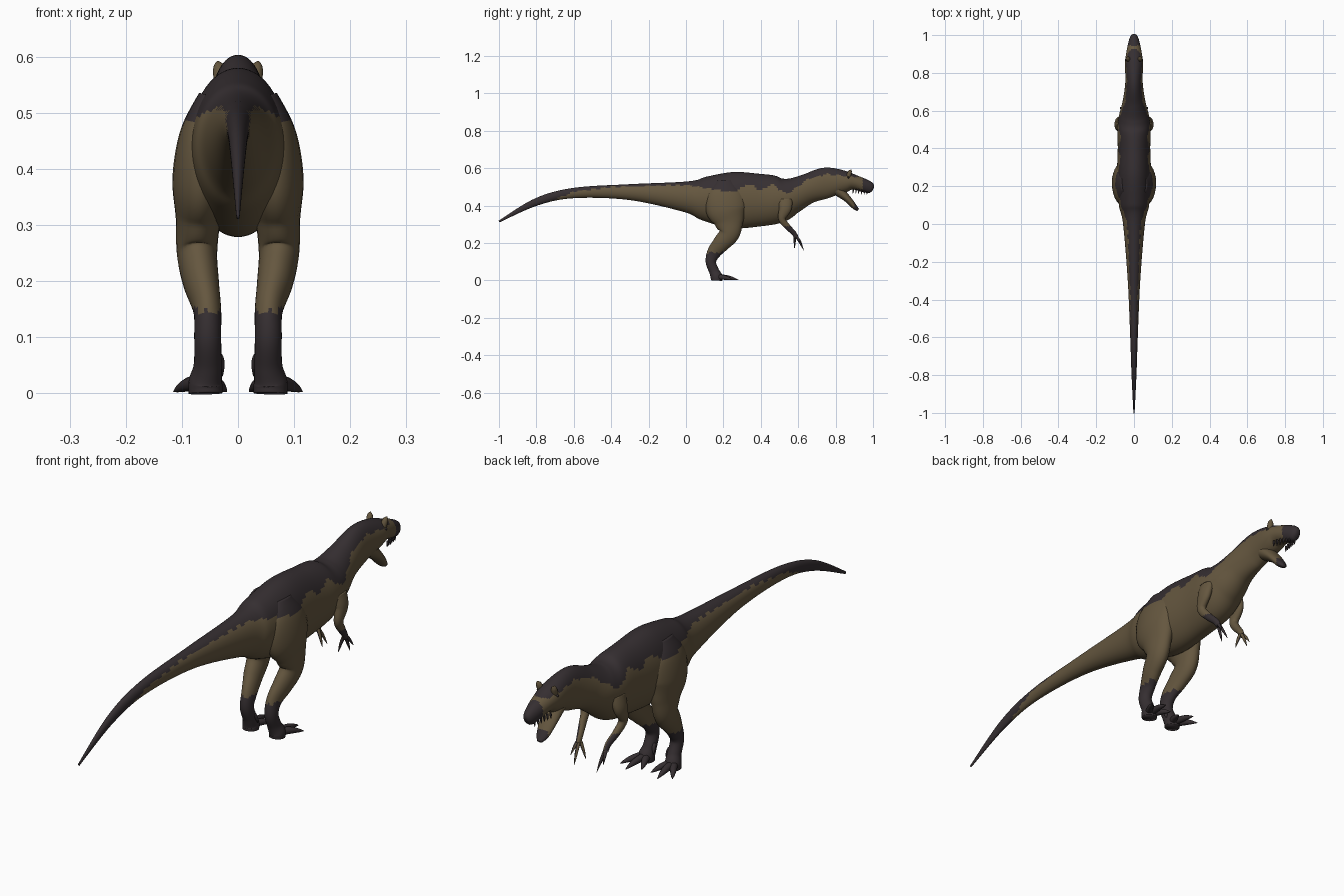
import bpy, bmesh, math
from mathutils import Vector

cube = bpy.data.objects.get("Cube")
if cube:
    bpy.data.objects.remove(cube, do_unlink=True)


def material(name, red, green, blue):
    colour = (red, green, blue, 1)
    made = bpy.data.materials.new(name)
    made.use_nodes = True
    made.diffuse_color = colour
    shader = made.node_tree.nodes["Principled BSDF"]
    shader.inputs["Base Color"].default_value = colour
    shader.inputs["Roughness"].default_value = .8
    return made


materials = [material("olive brown hide", .13, .095, .05),
             material("charcoal hide", .036, .028, .031)]
BROWN, DARK = range(len(materials))


def smooth_path(stations, steps):
    """Smooth curve through the stations, all components together."""
    keys = [Vector(station) for station in stations]
    before, after = keys[:1] + keys[:-1], keys[1:] + keys[-1:]
    slopes = [(following - previous) / 2 for previous, following in zip(before, after)]
    path = []
    for start, end, leave, arrive in zip(keys, keys[1:], slopes, slopes[1:]):
        for step in range(steps):
            t = step / steps
            ease = t * t * (3 - t - t)
            rest = 1 - t
            path.append(start.lerp(end, ease) + leave * t * rest * rest - arrive * t * t * rest)
    return path + keys[-1:]


def tube(name, stations, rule, steps=6, sides=16):
    """Loft of ellipses; station = x, y, z, side radius, other radius."""
    path = smooth_path(stations, steps)
    centres = [Vector(point[:3]) for point in path]
    bm = bmesh.new()
    rings = []
    for point, centre, previous, following in zip(
            path, centres, centres[:1] + centres[:-1], centres[1:] + centres[-1:]):
        tangent = (following - previous).normalized()
        upward = tangent.cross(Vector((1, 0, 0))).normalized()
        sideways = upward.cross(tangent)
        wide, deep = point[3:]
        ring = []
        for corner in range(sides):
            angle = math.tau * corner / sides
            offset = sideways * wide * math.cos(angle) + upward * deep * math.sin(angle)
            ring.append(bm.verts.new(centre + offset))
        rings.append(ring)
    for ring, beyond in zip(rings, rings[1:]):
        for corner in range(sides):
            bm.faces.new((ring[corner - 1], ring[corner], beyond[corner], beyond[corner - 1]))
    bm.faces.new(rings[0])
    bm.faces.new(rings[-1])
    bmesh.ops.recalc_face_normals(bm, faces=bm.faces)
    for face in bm.faces:
        face.smooth = True
        face.material_index = rule(face.calc_center_median(), face.normal)
    mesh = bpy.data.meshes.new(name)
    bm.to_mesh(mesh)
    bm.free()
    for made in materials:
        mesh.materials.append(made)
    bpy.context.collection.objects.link(bpy.data.objects.new(name, mesh))


# Lower edge of the dark saddle, as y and z
saddle_edge = [(-.78, .4), (-.6, .475), (-.4, .5), (0, .51), (.12, .49), (.26, .47), (.33, .515),
               (.4, .485), (.46, .515), (.54, .46), (.65, .54), (.75, .57), (.95, .55)]


def hide_colour(centre, normal):
    if not -.78 < centre.y < .945:
        return DARK
    for (near, low), (far, high) in zip(saddle_edge, saddle_edge[1:]):
        if near <= centre.y <= far:
            level = low + (high - low) * (centre.y - near) / (far - near)
            ripple = .004 * math.sin(centre.y * 110)
            return DARK if centre.z > level + ripple else BROWN
    return BROWN


def leg_colour(centre, normal):
    if centre.z > .3:
        return hide_colour(centre, normal)
    return DARK if centre.z < .15 + .005 * math.sin(centre.y * 200) else BROWN


def arm_colour(centre, normal):
    # Outer side of the forearm and hand is dark
    outward = math.copysign(normal.x, normal.x * centre.x)
    return DARK if centre.z < .29 and outward > -.15 else BROWN


def jaw_colour(centre, normal):
    return DARK if centre.y > .9 else BROWN


def all_dark(centre, normal):
    return DARK


def all_brown(centre, normal):
    return BROWN


# Tail, trunk, neck and upper skull, as y, top, bottom and half width
profile = [(-1, .32, .31, .003), (-.8, .44, .4, .013), (-.6, .495, .44, .02), (-.3, .515, .43, .033),
           (0, .53, .365, .058), (.1, .555, .32, .08), (.25, .58, .28, .09), (.4, .57, .29, .086),
           (.5, .56, .31, .088), (.57, .55, .36, .08), (.65, .57, .41, .06), (.75, .604, .44, .046),
           (.85, .587, .47, .048), (.9, .565, .485, .042), (.96, .54, .47, .03), (.99, .52, .465, .02),
           (1, .5, .475, .01)]
tube("body", [(0, y, (top + bottom) / 2, half, (top - bottom) / 2) for y, top, bottom, half in profile],
     hide_colour, steps=12, sides=64)

# Open lower jaw
tube("lower_jaw", [(0, .79, .5, .036, .035), (0, .86, .44, .035, .02),
                   (0, .9, .395, .025, .014), (0, .92, .377, .01, .007)], jaw_colour, sides=20)

for side, label in ((1, "left"), (-1, "right")):
    def limb(name, stations, rule, steps=8, sides=24):
        mirrored = [(side * x, *others) for x, *others in stations]
        tube(f"{label}_{name}", mirrored, rule, steps, sides)

    def spike(name, base, tip, radius, rule, bow=.005):
        """Tapering, slightly arched digit, claw or tooth."""
        stations = []
        for t in (0, .3, .6, .85, 1):
            place = Vector(base).lerp(Vector(tip), t)
            place.z += bow * math.sin(math.pi * t)
            thick = radius * (1.05 - t ** 3)
            stations.append((*place, thick, thick))
        limb(name, stations, rule, steps=3, sides=10)

    # Hind leg from hip to foot
    limb("hind_leg", [(.045, .21, .53, .025, .05), (.06, .21, .46, .044, .1), (.066, .215, .38, .051, .108),
                      (.071, .23, .31, .04, .078), (.073, .23, .25, .036, .056), (.066, .19, .2, .032, .046),
                      (.055, .15, .15, .025, .037), (.054, .133, .1, .024, .028), (.054, .15, .05, .025, .027),
                      (.058, .163, .02, .03, .032), (.058, .163, 0, .03, .03)], leg_colour)

    # Three splayed toes and a rear spur
    for toe, x, y in (("inner", .02, .25), ("middle", .07, .28), ("outer", .115, .25)):
        spike(toe + "_toe", (.058, .155, .018), (x, y, .003), .014, all_dark, bow=.006)
    spike("spur", (.036, .15, .065), (.028, .165, .03), .009, all_dark)

    # Arm with three clawed fingers
    limb("arm", [(.07, .53, .43, .022, .04), (.083, .53, .385, .02, .034), (.083, .513, .33, .016, .02),
                 (.074, .543, .287, .013, .016), (.063, .575, .255, .011, .013), (.06, .59, .23, .009, .012)],
         arm_colour)
    for finger, x, y, z in (("thumb", .034, .58, .168), ("second", .05, .632, .158), ("third", .072, .622, .19)):
        spike(finger + "_finger", (.06, .583, .243), (x, y, z), .0065, arm_colour)

    # Brow horn, eye and upper teeth
    spike("brow_horn", (.03, .868, .555), (.037, .884, .592), .012, all_brown)
    limb("eye", [(.042, .862, .551, .001, .001), (.042, .868, .551, .006, .006),
                 (.042, .874, .551, .001, .001)], all_dark)
    for tooth in range(6):
        reach = tooth / 6
        x, y = .031 - .022 * reach, .895 + .09 * reach
        spike(f"upper_tooth_{tooth + 1}", (x, y, .49), (x, y - .003, .465 - .01 * reach), .004, all_dark, bow=0)
